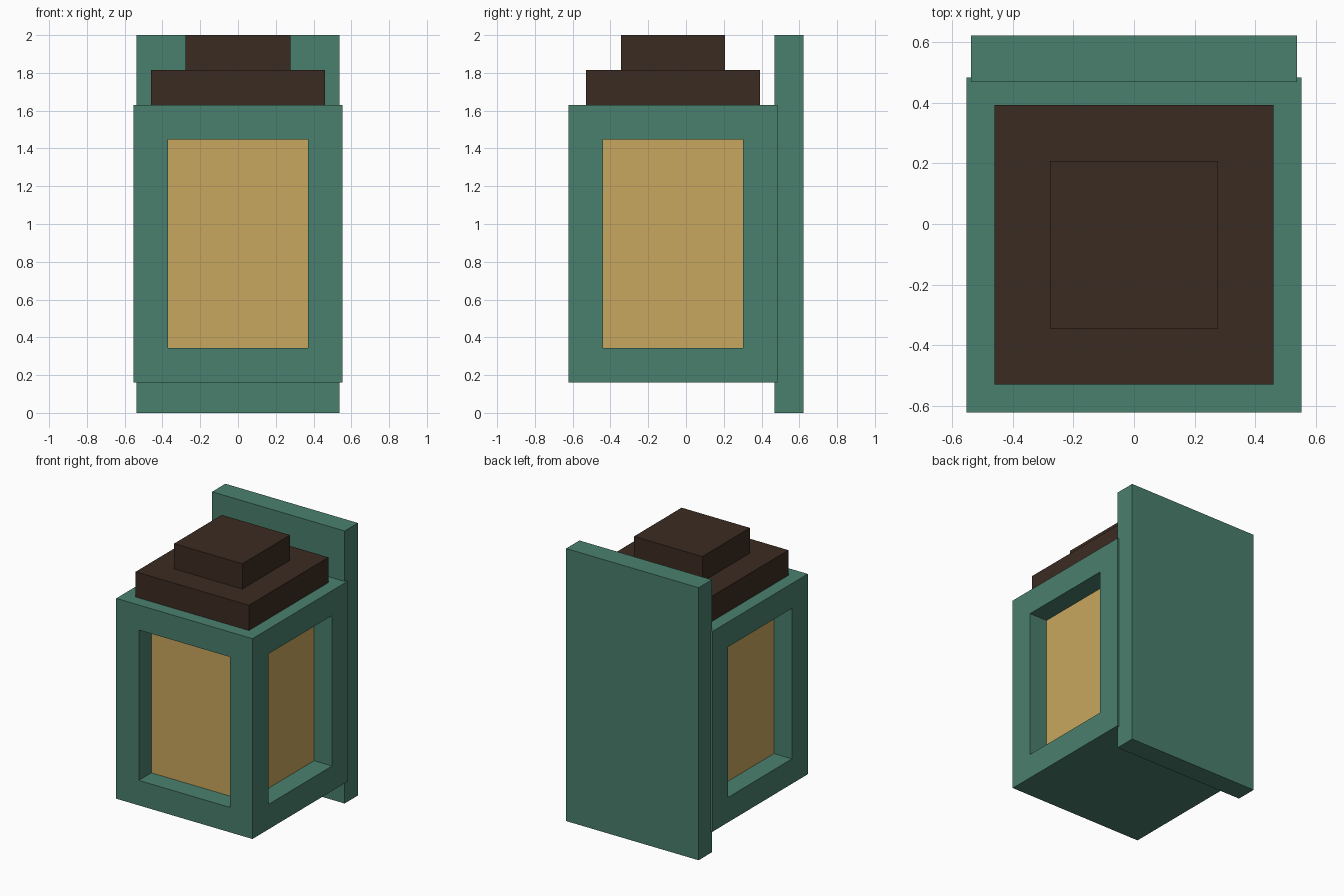
import bpy, bmesh
from mathutils import Vector

cube = bpy.data.objects.get("Cube")
if cube:
    bpy.data.objects.remove(cube, do_unlink=True)


def make_material(name, rgb):
    """Flat material from 0-255 sRGB values."""
    def lin(c):
        c /= 255
        return c / 12.92 if c <= 0.04045 else ((c + 0.055) / 1.055) ** 2.4
    col = (*[lin(c) for c in rgb], 1.0)
    m = bpy.data.materials.new(name)
    m.use_nodes = True
    m.diffuse_color = col
    bsdf = next(n for n in m.node_tree.nodes if n.type == 'BSDF_PRINCIPLED')
    bsdf.inputs["Base Color"].default_value = col
    return m


green = make_material("green_metal", (74, 128, 109))
brown = make_material("dark_brown", (59, 43, 33))
amber = make_material("amber_glass", (201, 167, 95))


def add_box(name, lo, hi, mats, window=None):
    """Box between two corners; window = (frame width, recess depth)."""
    lo, hi = Vector(lo), Vector(hi)
    size, mid = hi - lo, (lo + hi) / 2
    bm = bmesh.new()
    bmesh.ops.create_cube(bm, size=1)
    for v in bm.verts:
        v.co = Vector(a * b for a, b in zip(v.co, size)) + mid
    bm.normal_update()
    if window:
        # Recessed panes on the front and both sides
        panes = [f for f in bm.faces
                 if abs(f.normal.x) > 0.9 or f.normal.y < -0.9]
        bmesh.ops.inset_individual(bm, faces=panes, thickness=window[0],
                                   use_even_offset=True)
        for f in panes:
            inward = -f.normal * window[1]
            new = bmesh.ops.extrude_discrete_faces(bm, faces=[f])["faces"][0]
            bmesh.ops.translate(bm, verts=list(new.verts), vec=inward)
            new.material_index = 1
    me = bpy.data.meshes.new(name)
    bm.to_mesh(me)
    bm.free()
    for m in mats:
        me.materials.append(m)
    ob = bpy.data.objects.new(name, me)
    bpy.context.scene.collection.objects.link(ob)
    return ob


# Lantern housing with glass panes
add_box("lantern_body", (-0.553, -0.622, 0.16), (0.553, 0.484, 1.63),
        [green, amber], window=(0.183, 0.146))
# Stepped roof
add_box("roof_lower", (-0.46, -0.53, 1.63), (0.46, 0.392, 1.815), [brown])
add_box("roof_upper", (-0.277, -0.345, 1.815), (0.277, 0.207, 2.0), [brown])
# Wall mounting plate
add_box("back_plate", (-0.538, 0.468, 0.0), (0.538, 0.622, 2.0), [green])
